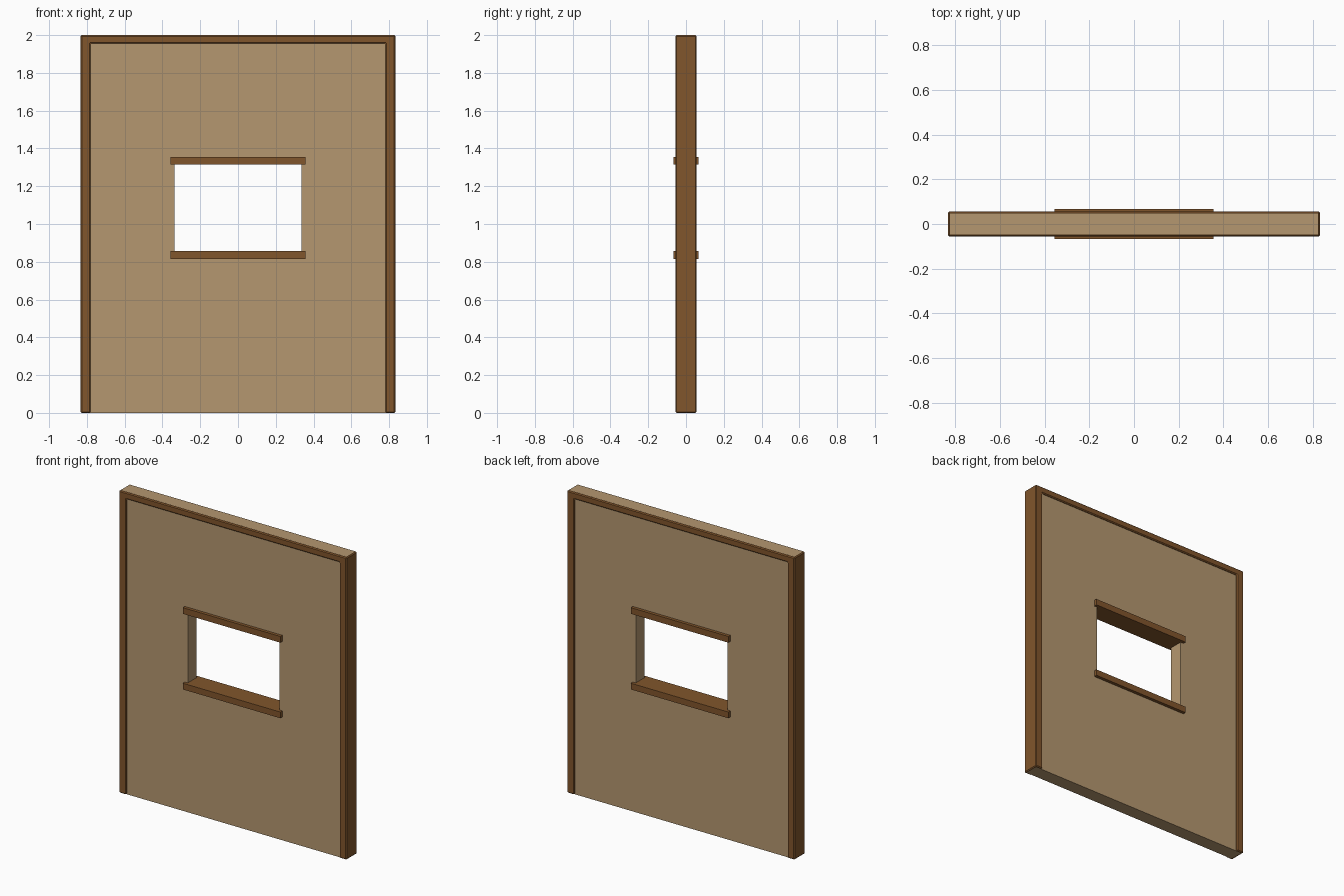
import bpy
import bmesh

cube = bpy.data.objects.get("Cube")
if cube:
    bpy.data.objects.remove(cube, do_unlink=True)


def material(name, color):
    mat = bpy.data.materials.new(name)
    mat.use_nodes = True
    mat.diffuse_color = (*color, 1)
    mat.node_tree.nodes["Principled BSDF"].inputs["Base Color"].default_value = (*color, 1)
    return mat


tan = material("tan plaster", (0.46, 0.31, 0.16))
brown = material("brown wood", (0.22, 0.092, 0.025))


def slab(name, points, faces, depth, mat, bevel=0):
    """Flat outline in the xz plane, thickened evenly to front and back."""
    bm = bmesh.new()
    verts = [bm.verts.new((x, 0, z)) for x, z in points]
    for face in faces:
        bm.faces.new([verts[i] for i in face])
    bmesh.ops.recalc_face_normals(bm, faces=bm.faces)
    extruded = bmesh.ops.extrude_face_region(bm, geom=bm.faces[:])
    top = [v for v in extruded["geom"] if isinstance(v, bmesh.types.BMVert)]
    for v in bm.verts:
        v.co.y = -depth / 2
    for v in top:
        v.co.y = depth / 2
    bmesh.ops.recalc_face_normals(bm, faces=bm.faces)
    mesh = bpy.data.meshes.new(name)
    bm.to_mesh(mesh)
    bm.free()
    mesh.materials.append(mat)
    obj = bpy.data.objects.new(name, mesh)
    bpy.context.collection.objects.link(obj)
    if bevel:
        mod = obj.modifiers.new("chamfer", "BEVEL")
        mod.width = bevel
        mod.segments = 1
        mod.limit_method = "ANGLE"
    return obj


def rectangle(half, low, high):
    return [(-half, low), (half, low), (half, high), (-half, high)]


# Wall panel with a window opening
ring = [(i, (i + 1) % 4, (i + 1) % 4 + 4, i + 4) for i in range(4)]
slab("wall_panel", rectangle(0.825, 0, 2) + rectangle(0.335, 0.84, 1.335),
     ring, 0.092, tan)

# Chamfered trim around the two sides and the top
W, I, T = 0.833, 0.78, 1.955
trim = [(-W, 0), (-I, 0), (-I, T), (I, T), (I, 0), (W, 0), (W, 1.9995), (-W, 1.9995)]
slab("frame_trim", trim, [range(8)], 0.111, brown, 0.006)

# Sill and lintel run through the wall
for name, low in (("window_sill", 0.815), ("window_lintel", 1.315)):
    slab(name, rectangle(0.357, low, low + 0.041), [range(4)], 0.134, brown)
